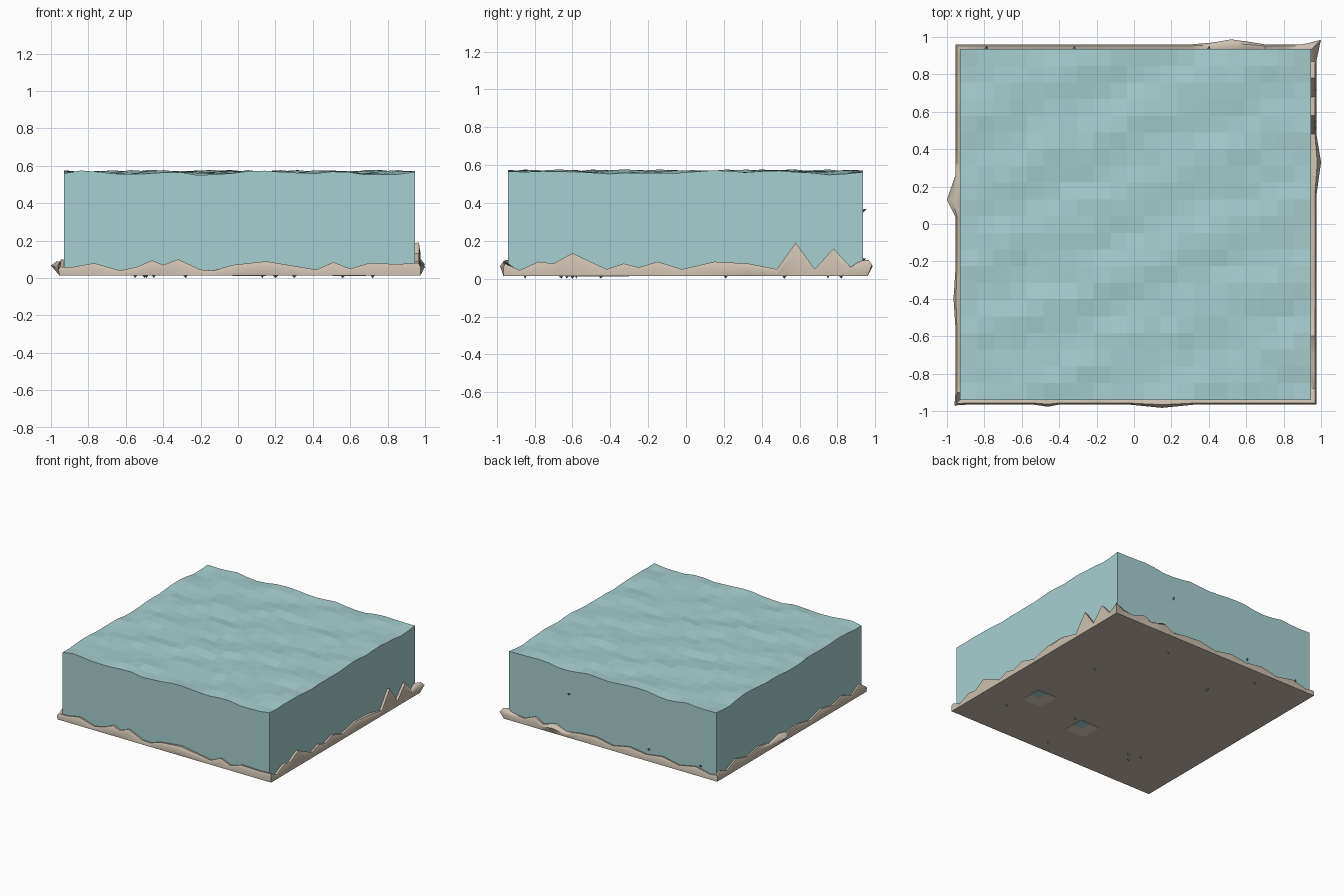
import bpy, bmesh, math, random
from mathutils import Vector

if "Cube" in bpy.data.objects:
    bpy.data.objects.remove(bpy.data.objects["Cube"])

random.seed(4)


def material(name, rgb):
    m = bpy.data.materials.new(name)
    m.diffuse_color = (*rgb, 1)
    m.use_nodes = True
    m.node_tree.nodes["Principled BSDF"].inputs["Base Color"].default_value = m.diffuse_color
    return m


WATER = material("pale water blue", (0.39, 0.63, 0.63))
SAND = material("sand", (0.60, 0.52, 0.43))
TEAL = material("teal weed", (0.16, 0.38, 0.40))


def finish(bm, name, mat):
    bmesh.ops.recalc_face_normals(bm, faces=bm.faces[:])
    me = bpy.data.meshes.new(name)
    bm.to_mesh(me)
    bm.free()
    ob = bpy.data.objects.new(name, me)
    me.materials.append(mat)
    bpy.context.collection.objects.link(ob)
    return ob


# Water block: flat sides, faceted rippling top
N = 21
X0, X1, Y0, Y1 = -0.93, 0.945, -0.94, 0.935


def ripple(i, j):
    z = (0.562 + 0.008 * math.sin(i * 1.25 + j * 0.5) + 0.005 * math.sin(i * 0.6 - j * 1.4)
         + random.uniform(-0.005, 0.005))
    return min(z, 0.577)


bm = bmesh.new()
top = [[bm.verts.new((X0 + (X1 - X0) * i / N, Y0 + (Y1 - Y0) * j / N, ripple(i, j)))
        for j in range(N + 1)] for i in range(N + 1)]
for i in range(N):
    for j in range(N):
        bm.faces.new((top[i][j], top[i + 1][j], top[i + 1][j + 1], top[i][j + 1]))
border = ([top[i][0] for i in range(N)] + [top[N][j] for j in range(N)]
          + [top[i][N] for i in range(N, 0, -1)] + [top[0][j] for j in range(N, 0, -1)])
base = [bm.verts.new((v.co.x, v.co.y, 0.03)) for v in border]
for k in range(len(border)):
    n = (k + 1) % len(border)
    bm.faces.new((border[k], base[k], base[n], border[n]))
bm.faces.new(base)
finish(bm, "water_block", WATER)

# Sand bed: jagged rim given as (position along side, crest height) per side
front = [(-.88, .06), (-.77, .08), (-.63, .04), (-.54, .06), (-.46, .095), (-.4, .07), (-.32, .1),
         (-.2, .045), (-.13, .04), (-.03, .07), (.15, .09), (.33, .06), (.42, .045), (.51, .085),
         (.6, .05), (.7, .08), (.85, .075)]
right = [(-.88, .045), (-.78, .09), (-.7, .08), (-.6, .135), (-.42, .05), (-.33, .08), (-.25, .06),
         (-.15, .09), (-.02, .05), (.15, .09), (.33, .08), (.48, .05), (.58, .19), (.68, .05),
         (.78, .16), (.87, .06)]
back = [(-.88, .05), (-.75, .08), (-.6, .05), (-.45, .08), (-.3, .06), (-.15, .08), (0, .05),
        (.15, .08), (.3, .07), (.42, .05), (.52, .09), (.63, .06), (.7, .1), (.8, .06), (.9, .07)]
left = [(-.9, .1), (-.8, .05), (-.68, .09), (-.55, .06), (-.4, .09), (-.25, .05), (-.1, .08),
        (.04, .07), (.13, .09), (.26, .06), (.4, .09), (.55, .06), (.7, .1), (.82, .05), (.9, .08)]
# How far single lumps bulge outwards
bulge = {("f", -.46): .012, ("f", .15): .018, ("r", .33): .025, ("b", .42): .01,
         ("b", .52): .027, ("b", .63): .012, ("l", .13): .045, ("l", -.4): .01}
L, R, F, B = -0.955, 0.975, -0.965, 0.96

rim = []   # position, outward direction, crest height, bulge
rim += [(Vector((t, F, 0)), Vector((0, -1, 0)), h, bulge.get(("f", t), 0)) for t, h in front]
rim.append((Vector((R, F, 0)), Vector((1, -1, 0)), .08, 0))
rim += [(Vector((R, t, 0)), Vector((1, 0, 0)), h, bulge.get(("r", t), 0)) for t, h in right]
rim.append((Vector((R, B, 0)), Vector((1, 1, 0)), .1, .024))
rim += [(Vector((t, B, 0)), Vector((0, 1, 0)), h, bulge.get(("b", t), 0)) for t, h in reversed(back)]
rim.append((Vector((L, B, 0)), Vector((-1, 1, 0)), .06, 0))
rim += [(Vector((L, t, 0)), Vector((-1, 0, 0)), h, bulge.get(("l", t), 0)) for t, h in reversed(left)]
rim.append((Vector((L, F, 0)), Vector((-1, -1, 0)), .06, .005))

bm = bmesh.new()
Z = Vector((0, 0, 1))
rings = [
    [bm.verts.new(p + Z * .014) for p, d, h, o in rim],
    [bm.verts.new(p + d * o + Z * (.014 + .7 * (h - .014))) for p, d, h, o in rim],
    [bm.verts.new(p + d * (o * .5 - .008) + Z * h) for p, d, h, o in rim],
    [bm.verts.new(p - d * .04 + Z * (h - .005)) for p, d, h, o in rim],
    [bm.verts.new(p - d * .06 + Z * .04) for p, d, h, o in rim],
]
for a, b in zip(rings, rings[1:]):
    for k in range(len(rim)):
        n = (k + 1) % len(rim)
        bm.faces.new((a[k], a[n], b[n], b[k]))
bm.faces.new(rings[0])
bm.faces.new(rings[-1])
bed = finish(bm, "sand_bed", SAND)
bpy.context.view_layer.objects.active = bed
bed.select_set(True)
bpy.ops.object.shade_smooth_by_angle(angle=math.radians(50))


# Small shards poking through the underside and the back
def shard(name, centre, direction, length, width, mat):
    bm = bmesh.new()
    bmesh.ops.create_cone(bm, segments=4, radius1=width, radius2=0, depth=length, cap_ends=True)
    ob = finish(bm, name, mat)
    ob.location = centre
    ob.rotation_euler = Vector(direction).to_track_quat('Z', 'Y').to_euler()
    return ob


for x, y in [(.56, .21), (.72, -.63), (.13, -.85), (-.28, .52), (-.49, .82), (-.45, -.6),
             (-.55, -.58), (-.5, -.66), (.2, -.45), (.3, .75)]:
    s = shard("underside_shard", (x, y, .01), (0, 0, -1), .02, .025, TEAL)
    s.scale = (random.uniform(.5, 1.1), random.uniform(.3, .7), 1)
for x, z in [(.4, .36), (-.32, .1), (-.79, .09)]:
    s = shard("weed_tip", (x, .935, z), (.2, 1, .4), .04, .018, TEAL)


# Patches in the underside where the bed is worn through
def patch(x, y, w, d, mat):
    bm = bmesh.new()
    bmesh.ops.create_cube(bm, size=1)
    ob = finish(bm, "worn_patch", mat)
    ob.location = (x, y, .0135)
    ob.scale = (w, d, .004)


WORN = material("worn sand", (0.95, 0.80, 0.68))
for x, y in [(.595, -.39), (.06, -.53)]:
    for i in (-1, 1):
        for j in (-1, 1):
            patch(x + i * .045, y + j * .045, .09, .09, WATER if i == j == 1 else WORN)
